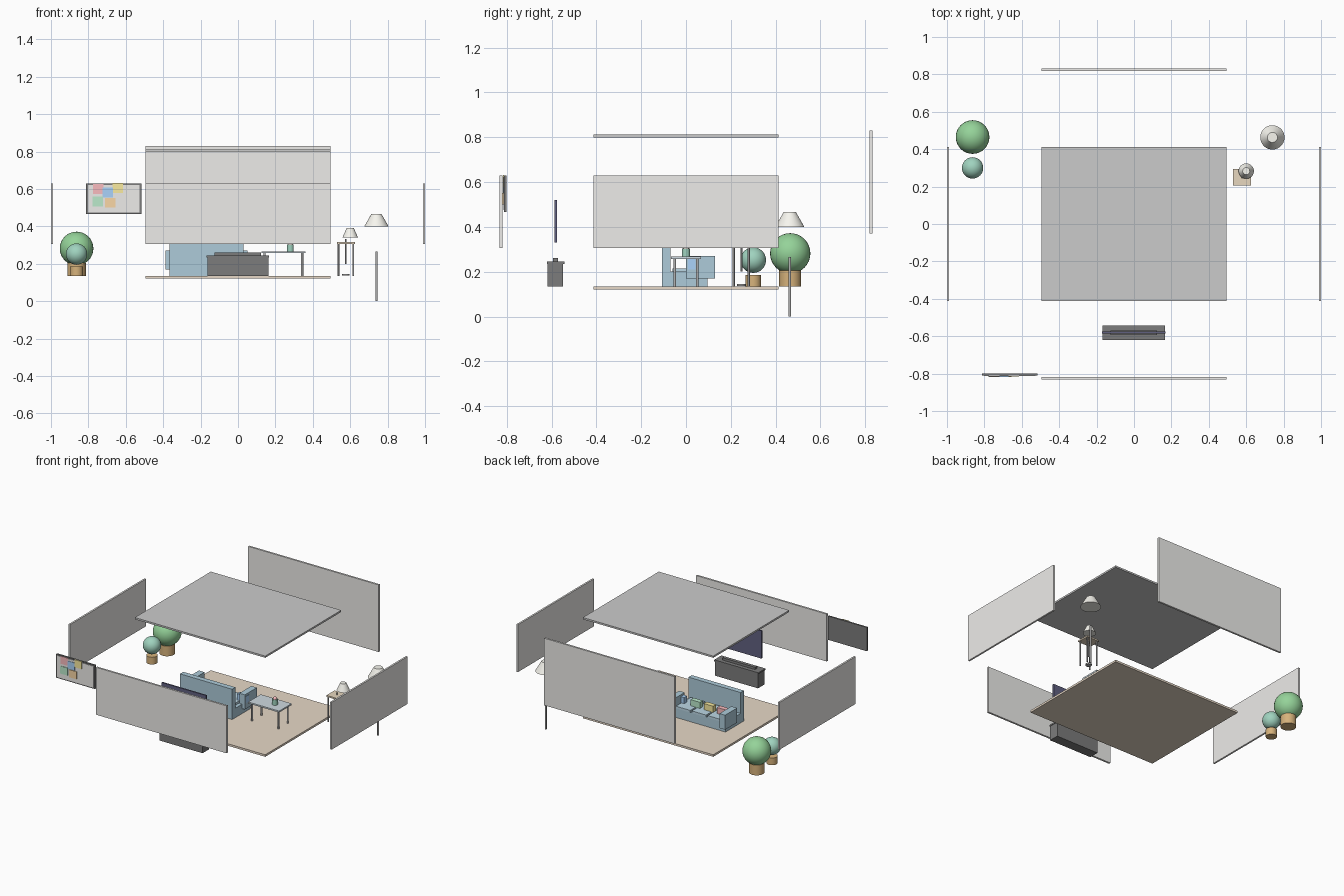
import bpy, bmesh, math

MATS = {}


def paint(ob, color):
    if color is None:
        return
    if color not in MATS:
        m = bpy.data.materials.new("paint_%d" % len(MATS))
        m.diffuse_color = (*color, 1)
        MATS[color] = m
    ob.data.materials.append(MATS[color])


def finish(name, bm, color, smooth=False):
    me = bpy.data.meshes.new(name)
    bm.to_mesh(me)
    bm.free()
    ob = bpy.data.objects.new(name, me)
    bpy.context.collection.objects.link(ob)
    paint(ob, color)
    if smooth:
        bpy.ops.object.select_all(action='DESELECT')
        ob.select_set(True)
        bpy.context.view_layer.objects.active = ob
        bpy.ops.object.shade_smooth_by_angle(angle=math.radians(40))
    return ob


def box(name, x, y, z, color=None):
    """Box from (min, max) ranges."""
    bm = bmesh.new()
    bmesh.ops.create_cube(bm, size=1)
    for v in bm.verts:
        v.co = [r[0] + (c + 0.5) * (r[1] - r[0]) for c, r in zip(v.co, (x, y, z))]
    return finish(name, bm, color)


def cone(name, x, y, z, r1, r2, color=None, seg=32):
    bm = bmesh.new()
    bmesh.ops.create_cone(bm, cap_ends=True, segments=seg, radius1=r1, radius2=r2, depth=z[1] - z[0])
    bmesh.ops.translate(bm, verts=bm.verts, vec=(x, y, (z[0] + z[1]) / 2))
    return finish(name, bm, color, True)


def ball(name, x, y, z, r, color):
    bm = bmesh.new()
    bmesh.ops.create_uvsphere(bm, u_segments=32, v_segments=16, radius=r)
    bmesh.ops.translate(bm, verts=bm.verts, vec=(x, y, z))
    return finish(name, bm, color, True)


WALL = (0.85, 0.84, 0.82)
BLUE = (0.42, 0.6, 0.7)
PAD = (0.5, 0.68, 0.78)
DARK = (0.2, 0.2, 0.2)
METAL = (0.45, 0.45, 0.45)
SHADE = (0.93, 0.92, 0.86)
TAN = (0.8, 0.68, 0.52)
PINK, YELLOW = (0.95, 0.5, 0.52), (0.95, 0.83, 0.35)
GREEN, SKY, ORANGE = (0.5, 0.82, 0.6), (0.4, 0.65, 0.95), (0.95, 0.68, 0.38)
W, D = (-0.495, 0.495), (-0.412, 0.412)

# Exploded room shell
box("floor", W, D, (0.121, 0.135), (0.8, 0.69, 0.57))
box("ceiling", W, D, (0.8, 0.812), (0.72, 0.72, 0.72))
box("back_wall", W, (0.818, 0.831), (0.37, 0.83), WALL)
box("front_wall", W, (-0.831, -0.818), (0.305, 0.63), WALL)
box("left_wall", (-1, -0.988), D, (0.305, 0.63), WALL)
box("right_wall", (0.988, 1), D, (0.305, 0.63), WALL)

# Sofa facing the back
box("sofa_base", (-0.366, 0.03), (-0.1, 0.095), (0.135, 0.2), BLUE)
box("sofa_back", (-0.366, 0.03), (-0.106, -0.07), (0.135, 0.343), BLUE)
for side, x in (("left", (-0.388, -0.345)), ("right", (0.01, 0.052))):
    box(side + "_sofa_arm", x, (0.0, 0.13), (0.17, 0.27), BLUE)
for i in range(3):
    x = -0.288 + 0.12 * i
    box("seat_cushion", (x - 0.054, x + 0.054), (-0.06, 0.1), (0.2, 0.215), PAD)
for x, c in ((0.02, SKY), (-0.1, GREEN), (-0.2, YELLOW), (-0.3, PINK)):
    box("throw_pillow", (x - 0.035, x + 0.035), (0.01, 0.042), (0.21, 0.257), c)

# Coffee table with vase
box("coffee_table_top", (0.125, 0.36), (-0.068, 0.068), (0.257, 0.267), (0.62, 0.7, 0.75))
for x in (0.142, 0.343):
    for y in (-0.05, 0.05):
        cone("coffee_table_leg", x, y, (0.135, 0.258), 0.006, 0.006, METAL, 16)
cone("vase", 0.28, 0, (0.258, 0.303), 0.018, 0.018, (0.35, 0.65, 0.52))
ball("flower", 0.28, 0, 0.306, 0.013, PINK)

# Television and its stand
box("tv_stand", (-0.163, 0.163), (-0.617, -0.548), (0.135, 0.237), DARK)
box("tv_stand_top", (-0.168, 0.166), (-0.621, -0.543), (0.235, 0.245), DARK)
box("tv_foot", (-0.125, 0.122), (-0.593, -0.57), (0.244, 0.261), DARK)
box("tv_panel", (-0.17, 0.168), (-0.586, -0.576), (0.33, 0.52), (0.12, 0.12, 0.22))

# Pin board with notes
box("board_frame", (-0.812, -0.517), (-0.811, -0.8), (0.467, 0.63), DARK)
box("board_face", (-0.803, -0.526), (-0.814, -0.808), (0.475, 0.622), WALL)
notes = ((-0.747, 0.6, PINK), (-0.643, 0.605, YELLOW), (-0.696, 0.582, SKY),
         (-0.75, 0.533, GREEN), (-0.682, 0.526, ORANGE))
for i, (x, z, c) in enumerate(notes):
    y = -0.816 - 0.0005 * i
    box("note", (x - 0.028, x + 0.028), (y, -0.812), (z - 0.026, z + 0.026), c)

# Potted plants
for y, r, z, pr, top, c in ((0.465, 0.09, 0.282, 0.049, 0.205, (0.3, 0.65, 0.32)),
                            (0.3, 0.057, 0.252, 0.035, 0.185, (0.35, 0.65, 0.52))):
    cone("plant_pot", -0.863, y, (0.135, top), pr, pr, (0.68, 0.45, 0.2))
    ball("plant_crown", -0.863, y, z, r, c)

# Floor lamp
cone("floor_lamp_pole", 0.74, 0.463, (0, 0.265), 0.006, 0.006, METAL, 16)
cone("floor_lamp_shade", 0.74, 0.463, (0.4, 0.467), 0.065, 0.027, SHADE)

# Side table with lamp
box("side_table_top", (0.528, 0.625), (0.205, 0.293), (0.306, 0.316), TAN)
for x in (0.537, 0.616):
    for y in (0.213, 0.28):
        cone("side_table_leg", x, y, (0.135, 0.307), 0.005, 0.005, METAL, 16)
cone("table_lamp_base", 0.577, 0.248, (0.137, 0.146), 0.02, 0.02, METAL)
cone("table_lamp_pole", 0.577, 0.248, (0.2, 0.333), 0.004, 0.004, METAL, 16)
cone("table_lamp_shade", 0.6, 0.283, (0.342, 0.392), 0.041, 0.019, SHADE)
